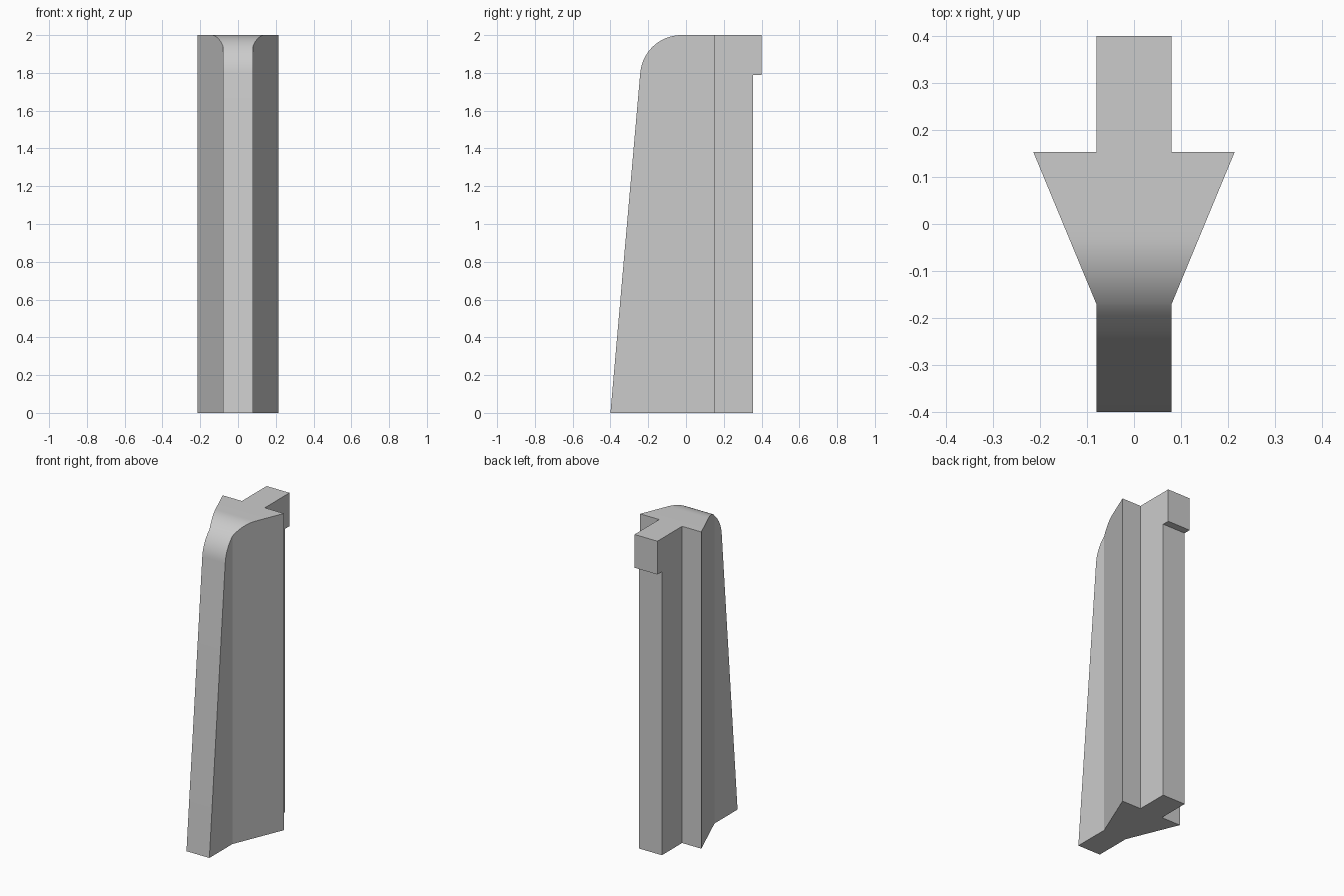
import bpy
import bmesh
import math
from mathutils import Vector

cube = bpy.data.objects.get("Cube")
if cube:
    bpy.data.objects.remove(cube, do_unlink=True)

# Plain grey material
grey = bpy.data.materials.new("plain_grey")
grey.use_nodes = True
colour = (0.6, 0.6, 0.6, 1.0)
grey.diffuse_color = colour
grey.node_tree.nodes["Principled BSDF"].inputs["Base Color"].default_value = colour


def prism(name, outline, offset):
    """Extrude a closed outline along offset into a solid object."""
    bm = bmesh.new()
    face = bm.faces.new([bm.verts.new(p) for p in outline])
    ext = bmesh.ops.extrude_face_region(bm, geom=[face])
    moved = [g for g in ext["geom"] if isinstance(g, bmesh.types.BMVert)]
    bmesh.ops.translate(bm, verts=moved, vec=Vector(offset))
    bmesh.ops.recalc_face_normals(bm, faces=bm.faces)
    mesh = bpy.data.meshes.new(name)
    bm.to_mesh(mesh)
    bm.free()
    mesh.materials.append(grey)
    obj = bpy.data.objects.new(name, mesh)
    bpy.context.collection.objects.link(obj)
    return obj


# Arrow-shaped plan, mirrored across x and made oversize for trimming
half = [(0.08, -0.5), (0.08, -0.17), (0.214, 0.153), (0.08, 0.153), (0.08, 0.5)]
plan = half + [(-x, y) for x, y in reversed(half)]
post = prism("post", [(x, y, -0.1) for x, y in plan], (0, 0, 2.2))

# Side silhouette: leaning front, rounded top corner, overhanging rear tab
lean = math.atan2(0.158, 1.8)
radius, steps = 0.219, 20
centre_y, centre_z = -0.024, 2 - radius
side = [(0.355, 0), (-0.4, 0)]
for i in range(steps + 1):
    a = lean + (math.pi / 2 - lean) * i / steps
    side.append((centre_y - radius * math.cos(a), centre_z + radius * math.sin(a)))
side += [(0.4, 2), (0.4, 1.79), (0.355, 1.79)]
trim = prism("side_trim", [(-0.4, y, z) for y, z in side], (0.8, 0, 0))
trim.hide_render = True

# Keep only the volume shared by plan and silhouette
cut = post.modifiers.new("trim", "BOOLEAN")
cut.operation = "INTERSECT"
cut.solver = "EXACT"
cut.object = trim
bpy.context.view_layer.objects.active = post
post.select_set(True)
trim.select_set(False)
bpy.ops.object.modifier_apply(modifier=cut.name)
bpy.data.objects.remove(trim, do_unlink=True)
bpy.ops.object.shade_smooth_by_angle(angle=math.radians(20))
